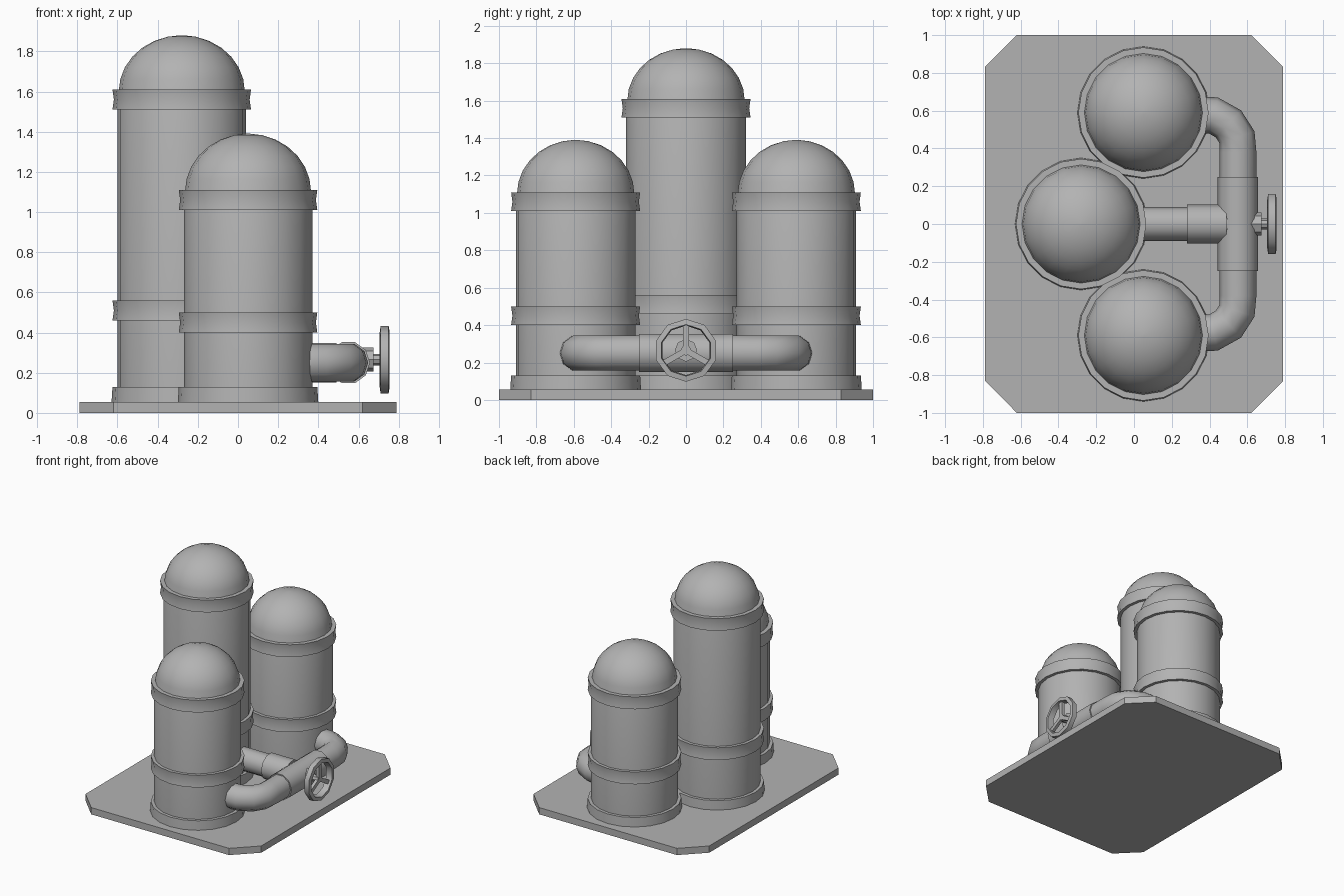
import bpy, bmesh, math
from mathutils import Vector, Matrix

if "Cube" in bpy.data.objects:
    bpy.data.objects.remove(bpy.data.objects["Cube"])

grey = bpy.data.materials.new("plain grey")
grey.diffuse_color = (0.45, 0.45, 0.45, 1)
grey.use_nodes = True
grey.node_tree.nodes["Principled BSDF"].inputs["Base Color"].default_value = grey.diffuse_color


def finish(name, bm, angle=40):
    bmesh.ops.recalc_face_normals(bm, faces=bm.faces)
    me = bpy.data.meshes.new(name)
    bm.to_mesh(me)
    bm.free()
    me.materials.append(grey)
    ob = bpy.data.objects.new(name, me)
    bpy.context.collection.objects.link(ob)
    bpy.ops.object.select_all(action='DESELECT')
    ob.select_set(True)
    bpy.context.view_layer.objects.active = ob
    bpy.ops.object.shade_smooth_by_angle(angle=math.radians(angle))
    return ob


def skin(bm, rings):
    """Bridge a list of vertex-position rings and cap both ends."""
    vs = [[bm.verts.new(p) for p in ring] for ring in rings]
    n = len(vs[0])
    for a, b in zip(vs, vs[1:]):
        for i in range(n):
            j = (i + 1) % n
            bm.faces.new((a[i], a[j], b[j], b[i]))
    bm.faces.new(vs[0][::-1])
    bm.faces.new(vs[-1])


def lathe(name, x, y, profile, n=20):
    bm = bmesh.new()
    skin(bm, [[(x + r * math.cos(2 * math.pi * i / n), y + r * math.sin(2 * math.pi * i / n), z)
               for i in range(n)] for r, z in profile])
    return finish(name, bm)


def tube(name, pts, r, n=10):
    """Round pipe along a path lying in a horizontal plane."""
    bm = bmesh.new()
    pts = [Vector(p) for p in pts]
    rings = []
    for k, p in enumerate(pts):
        t = (pts[min(k + 1, len(pts) - 1)] - pts[max(k - 1, 0)]).normalized()
        side = t.cross(Vector((0, 0, 1))).normalized()
        rings.append([p + r * (side * math.cos(2 * math.pi * i / n) + Vector((0, 0, 1)) * math.sin(2 * math.pi * i / n))
                      for i in range(n)])
    skin(bm, rings)
    return finish(name, bm)


# base plate with cut corners
outline = [(0.62, -1), (0.79, -0.83), (0.79, 0.83), (0.62, 1),
           (-0.62, 1), (-0.79, 0.83), (-0.79, -0.83), (-0.62, -1)]
bm = bmesh.new()
skin(bm, [[(x, y, z) for x, y in outline] for z in (0, 0.055)])
finish("base_plate", bm, 30)


# tanks: body with dome, foot flange and two bands
def tank(name, x, y, top, low_band, high_band):
    dome0 = high_band + 0.09
    dome = [(0.314, dome0)]
    h = top - dome0
    for k in range(1, 7):
        a = k * math.pi / 14
        dome.append((0.314 * math.cos(a), dome0 + h * math.sin(a)))
    dome.append((0.01, top))
    lathe(name + "_body", x, y, [(0.32, 0.05), (0.32, dome0 - 0.02)] + dome)
    lathe(name + "_foot", x, y, [(0.35, 0.05), (0.345, 0.13), (0.31, 0.13)])
    for part, z in (("lower", low_band), ("upper", high_band)):
        lathe(name + "_" + part + "_band", x, y,
              [(0.31, z), (0.345, z), (0.338, z + 0.05), (0.345, z + 0.1), (0.31, z + 0.1)])


tank("tall_tank", -0.28, 0, 1.88, 0.46, 1.51)
tank("left_tank", 0.05, -0.59, 1.39, 0.40, 1.01)
tank("right_tank", 0.05, 0.59, 1.39, 0.40, 1.01)

# manifold pipe joining the tanks
half = [(0.30, 0.58), (0.42, 0.575), (0.50, 0.53), (0.545, 0.46), (0.55, 0.38)]
path = half + [(x, -y) for x, y in reversed(half)]
tube("manifold_pipe", [(x, y, 0.25) for x, y in path], 0.098)
tube("manifold_tee", [(0.55, -0.25, 0.25), (0.55, 0.25, 0.25)], 0.107)
tube("centre_pipe", [(0, 0, 0.25), (0.5, 0, 0.25)], 0.09)
tube("centre_collar", [(0.28, 0, 0.25), (0.49, 0, 0.25)], 0.104)

# valve: stem, rim and three spokes
ZC = 0.265
tube("valve_stem", [(0.60, 0, ZC), (0.735, 0, ZC)], 0.028, 8)
tube("valve_neck", [(0.60, 0, ZC), (0.675, 0, ZC)], 0.06, 8)
bm = bmesh.new()
n = 10
section = [(0.168, 0.71), (0.168, 0.75), (0.138, 0.755), (0.132, 0.705)]
rows = [[bm.verts.new((x, r * math.sin(2 * math.pi * i / n), ZC + r * math.cos(2 * math.pi * i / n)))
         for r, x in section] for i in range(n)]
for i in range(n):
    a, b = rows[i], rows[(i + 1) % n]
    for k in range(4):
        m = (k + 1) % 4
        bm.faces.new((a[k], a[m], b[m], b[k]))
finish("valve_wheel_rim", bm)
bm = bmesh.new()
for k in range(3):
    m = (Matrix.Translation((0.725, 0, ZC)) @ Matrix.Rotation(k * 2 * math.pi / 3, 4, 'X')
         @ Matrix.Translation((0, 0, 0.072)) @ Matrix.Diagonal((0.025, 0.032, 0.145, 1)))
    bmesh.ops.create_cube(bm, size=1, matrix=m)
finish("valve_wheel_spokes", bm)
